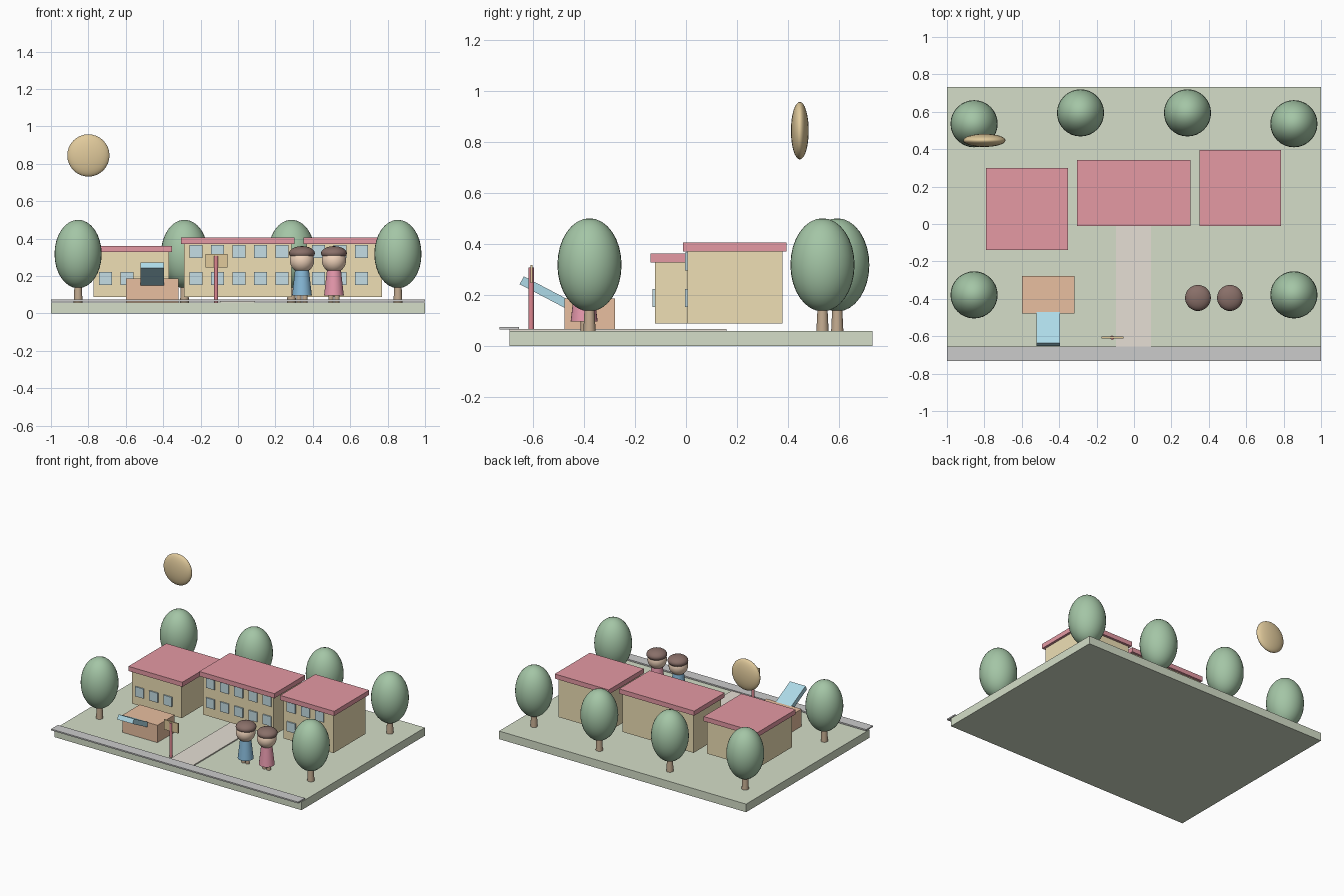
import bpy, math

if "Cube" in bpy.data.objects:
    bpy.data.objects.remove(bpy.data.objects["Cube"])

MATS = {}
COLORS = {
    "grass": (0.66, 0.73, 0.58), "road": (0.63, 0.64, 0.61), "path": (0.79, 0.74, 0.66),
    "wall": (0.86, 0.74, 0.46), "roof": (0.78, 0.32, 0.37), "window": (0.56, 0.73, 0.78),
    "orange": (0.81, 0.52, 0.35), "blue": (0.42, 0.70, 0.80), "red": (0.72, 0.24, 0.28),
    "leaf": (0.37, 0.56, 0.38), "trunk": (0.55, 0.41, 0.28), "gold": (0.75, 0.59, 0.33),
    "skin": (0.88, 0.66, 0.50), "hair": (0.25, 0.16, 0.14), "shirt_blue": (0.24, 0.48, 0.68),
    "shirt_red": (0.80, 0.32, 0.42),
}


def finish(name, color):
    ob = bpy.context.object
    ob.name = name
    if color not in MATS:
        MATS[color] = bpy.data.materials.new(color)
        MATS[color].diffuse_color = (*COLORS[color], 1)
    ob.data.materials.append(MATS[color])
    return ob


def box(name, color, x0, x1, y0, y1, z0, z1):
    bpy.ops.mesh.primitive_cube_add(size=1, location=((x0 + x1) / 2, (y0 + y1) / 2, (z0 + z1) / 2))
    bpy.context.object.scale = (x1 - x0, y1 - y0, z1 - z0)
    return finish(name, color)


def ellipsoid(name, color, loc, radii):
    bpy.ops.mesh.primitive_uv_sphere_add(segments=32, ring_count=16, radius=1, location=loc)
    bpy.context.object.scale = radii
    bpy.ops.object.shade_smooth()
    return finish(name, color)


def cone(name, color, x, y, z0, z1, r0, r1):
    bpy.ops.mesh.primitive_cone_add(vertices=24, radius1=r0, radius2=r1, depth=z1 - z0,
                                    location=(x, y, (z0 + z1) / 2))
    bpy.ops.object.shade_smooth_by_angle(angle=math.radians(40))
    return finish(name, color)


# ground, road strip and footpath
box("ground", "grass", -1, 1, -0.694, 0.733, 0, 0.059)
box("road", "road", -1, 1, -0.733, -0.655, 0.064, 0.074)
box("path", "path", -0.095, 0.09, -0.694, 0.16, 0.058, 0.067)


# school blocks: walls, overhanging flat roof, front windows
def block(name, x0, x1, y0, y1, top, count, rows):
    box(name + "_walls", "wall", x0, x1, y0, y1, 0.088, top)
    o = 0.017
    box(name + "_roof", "roof", x0 - o, x1 + o, y0 - o, y1 + o, top, top + 0.034)
    for r in range(rows):
        for i in range(count):
            cx, cz = x0 + 0.064 + i * 0.115, 0.188 + r * 0.143
            box(name + "_window", "window", cx - 0.034, cx + 0.034,
                y0 - 0.009, y0 + 0.003, cz - 0.035, cz + 0.035)


block("left_block", -0.773, -0.37, -0.122, 0.283, 0.328, 3, 1)
block("middle_block", -0.289, 0.285, 0.006, 0.325, 0.371, 5, 2)
block("right_block", 0.366, 0.769, 0.006, 0.378, 0.371, 3, 2)

# kiosk with raised awning board
box("kiosk", "orange", -0.60, -0.318, -0.478, -0.278, 0.059, 0.186)
tilt, length, thick = math.radians(27.7), 0.30, 0.035
awning = box("awning", "blue", -0.522, -0.396, -length / 2, length / 2, -thick / 2, thick / 2)
awning.rotation_euler.x = -tilt
awning.location.y = -0.645 + math.cos(tilt) * length / 2
awning.location.z = 0.2575 - math.sin(tilt) * length / 2

# sign post and board
cone("sign_post", "red", -0.117, -0.608, 0.059, 0.308, 0.011, 0.011)
box("sign_board", "gold", -0.173, -0.057, -0.611, -0.602, 0.246, 0.318)

# trees
for x, y in [(0.855, 0.536), (0.286, 0.594), (0.855, -0.379)]:
    for s in (-1, 1):
        cone("tree_trunk", "trunk", s * x, y, 0.059, 0.20, 0.024, 0.017)
        ellipsoid("tree_crown", "leaf", (s * x, y, 0.318), (0.126, 0.126, 0.183))

# two standing figures
for x, shirt in [(0.342, "shirt_blue"), (0.513, "shirt_red")]:
    y = -0.40
    for s in (-1, 1):
        cone("leg", "trunk", x + s * 0.016, y, 0.059, 0.12, 0.014, 0.014)
    cone("body", shirt, x, y, 0.095, 0.245, 0.053, 0.036)
    ellipsoid("head", "skin", (x, y, 0.284), (0.065, 0.065, 0.066))
    ellipsoid("hair", "hair", (x, y + 0.005, 0.322), (0.069, 0.069, 0.038))

# floating sun disc
ellipsoid("sun", "gold", (-0.80, 0.447, 0.845), (0.113, 0.035, 0.113))

for m in bpy.data.materials:
    if m.users and not m.is_grease_pencil:
        m.use_nodes = True
        m.node_tree.nodes["Principled BSDF"].inputs["Base Color"].default_value = m.diffuse_color
